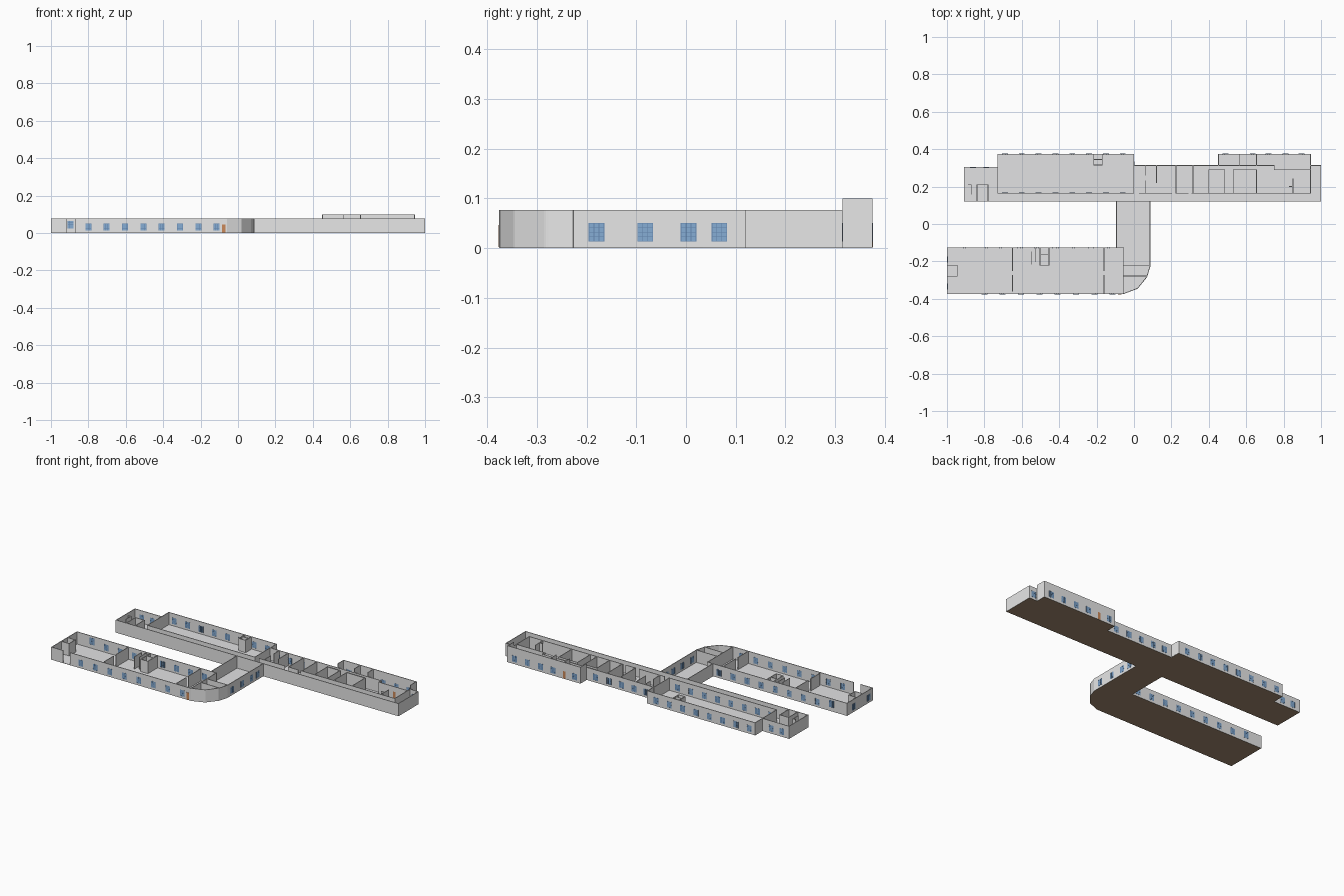
import bpy, bmesh, math
from mathutils import Matrix, Vector

T = 0.004          # wall thickness
H = 0.077          # normal wall height
TALL = 0.10        # height of the raised block at the back
Z0 = 0.001         # walls start just inside the floor slab


def material(name, rgb):
    m = bpy.data.materials.new(name)
    m.diffuse_color = (*rgb, 1)
    return m


WALL = material("wall_grey", (0.80, 0.80, 0.80))
FLOOR = material("floor_grey", (0.76, 0.76, 0.77))
BROWN = material("underside_brown", (0.36, 0.25, 0.16))
GLASS = material("glass_blue", (0.24, 0.42, 0.66))
FRAME = material("frame_blue", (0.13, 0.25, 0.45))
DOOR = material("door_orange", (0.60, 0.25, 0.10))


def finish(bm, name, *mats):
    bmesh.ops.recalc_face_normals(bm, faces=bm.faces)
    me = bpy.data.meshes.new(name)
    bm.to_mesh(me)
    bm.free()
    for m in mats:
        me.materials.append(m)
    ob = bpy.data.objects.new(name, me)
    bpy.context.collection.objects.link(ob)
    return ob


def box(bm, centre, size, angle=0.0, mat=0):
    mtx = (Matrix.Translation(centre) @ Matrix.Rotation(angle, 4, 'Z')
           @ Matrix.Diagonal((*size, 1)))
    r = bmesh.ops.create_cube(bm, size=1, matrix=mtx)
    for f in {f for v in r["verts"] for f in v.link_faces}:
        f.material_index = mat


def walls(name, paths, h=H):
    """Thin upright walls along each path of (x, y) points."""
    bm = bmesh.new()
    for path in paths:
        for a, b in zip(path, path[1:]):
            a, b = Vector(a), Vector(b)
            d, m = b - a, (a + b) / 2
            box(bm, (m.x, m.y, (h + Z0) / 2), (d.length + T, T, h - Z0), math.atan2(d.y, d.x))
    return finish(bm, name, WALL)


def windows(name, spots, along_y=False, w=0.03, z0=0.014, z1=0.05):
    """Glazed plates with a grid of bars, showing on both sides of the wall."""
    bm = bmesh.new()
    ang = math.pi / 2 if along_y else 0
    zc, hh = (z0 + z1) / 2, z1 - z0
    for x, y in spots:
        box(bm, (x, y, zc), (w, 0.0048, hh), ang, 0)
        for i in range(4):
            o = (i / 3 - 0.5) * w
            p = (x, y + o, zc) if along_y else (x + o, y, zc)
            box(bm, p, (0.0016, 0.0056, hh + 0.0016), ang, 1)
        for i in range(5):
            box(bm, (x, y, z0 + hh * i / 4), (w, 0.0053, 0.0014), ang, 1)
    return finish(bm, name, GLASS, FRAME)


# Floor slab: grey on top, brown underneath
arc = [(-0.055, -0.374), (0.02, -0.346), (0.07, -0.284), (0.087, -0.228)]
outline = [(-1, -0.375)] + arc + [
    (0.087, 0.12), (1, 0.12), (1, 0.315), (0.945, 0.315), (0.945, 0.375),
    (0.45, 0.375), (0.45, 0.315), (0, 0.315), (0, 0.375), (-0.73, 0.375),
    (-0.73, 0.305), (-0.91, 0.305), (-0.91, 0.12), (-0.095, 0.12),
    (-0.095, -0.125), (-1, -0.125)]
bm = bmesh.new()
base = bm.faces.new([bm.verts.new((x, y, 0)) for x, y in outline])
ext = bmesh.ops.extrude_face_region(bm, geom=[base], use_keep_orig=True)
for v in ext["geom"]:
    if isinstance(v, bmesh.types.BMVert):
        v.co.z = 0.002
for f in bm.faces:
    f.material_index = 1 if f.calc_center_median().z < 0.0005 else 0
finish(bm, "floor", FLOOR, BROWN)

# Outer walls of the front wing, with an open entrance near the left end
S, N, E = -0.373, -0.127, 0.085
walls("front_wing_walls", [
    [(-0.87, S), (-0.057, S), (0.019, -0.344), (0.068, -0.283), (E, -0.228), (E, 0.12)],
    [(-0.92, S), (-0.998, S), (-0.998, N), (-0.055, N)]])
walls("link_west_wall", [[(-0.093, N), (-0.093, 0.122)]])

# Outer walls of the back wing
walls("back_wing_walls", [
    [(0.45, 0.313), (0, 0.313), (-0.002, 0.373), (-0.728, 0.373), (-0.728, 0.303),
     (-0.908, 0.303), (-0.908, 0.122), (0.998, 0.122), (0.998, 0.313), (0.945, 0.313)]])
walls("raised_block_walls", [
    [(0.452, 0.317), (0.452, 0.373), (0.943, 0.373), (0.943, 0.317)],
    [(0.565, 0.317), (0.565, 0.373)], [(0.655, 0.317), (0.655, 0.373)]], TALL)

# Partitions inside the front wing
walls("front_wing_partitions", [
    [(-0.998, -0.22), (-0.945, -0.22), (-0.945, -0.28), (-0.998, -0.28)],
    [(-0.65, N), (-0.65, -0.25)], [(-0.65, -0.275), (-0.65, -0.36)],
    [(-0.55, -0.15), (-0.55, -0.215)], [(-0.525, N), (-0.525, -0.20)],
    [(-0.502, -0.165), (-0.455, -0.165)],
    [(-0.502, N), (-0.502, -0.22), (-0.455, -0.22), (-0.455, N)],
    [(-0.16, N), (-0.16, -0.25)], [(-0.16, -0.275), (-0.16, S)],
    [(-0.057, N), (-0.057, S)],
    [(-0.057, -0.22), (E, -0.22)], [(-0.057, -0.278), (0.07, -0.278)]])

# Partitions inside the back wing
C = 0.165
walls("back_hall_partitions", [
    [(-0.728, 0.303), (-0.728, C), (-0.002, C), (-0.002, 0.313)],
    [(-0.215, 0.373), (-0.215, 0.315)], [(-0.17, 0.373), (-0.17, 0.315), (-0.215, 0.315)],
    [(-0.215, 0.345), (-0.17, 0.345)],
    [(-0.84, 0.122), (-0.84, 0.21), (-0.78, 0.21), (-0.78, 0.122)],
    [(-0.885, 0.21), (-0.87, 0.21), (-0.87, 0.16)]])
walls("back_room_partitions", [
    [(0.03, C), (0.20, C)], [(0.225, C), (0.29, C)], [(0.31, C), (0.943, C)],
    [(0.06, C), (0.06, 0.23)], [(0.06, 0.26), (0.06, 0.313)],
    [(0.12, 0.313), (0.12, 0.22)],
    [(0.225, C), (0.225, 0.313)], [(0.315, C), (0.315, 0.313)],
    [(0.40, C), (0.40, 0.29), (0.485, 0.29), (0.485, C)],
    [(0.53, C), (0.53, 0.29), (0.655, 0.29), (0.655, C)],
    [(0.45, 0.313), (0.75, 0.313), (0.75, 0.29), (0.943, 0.29)],
    [(0.85, C), (0.85, 0.24)], [(0.83, 0.20), (0.85, 0.20)],
    [(0.943, C), (0.943, 0.313)]])

# Windows
windows("front_windows", [(-0.80 + 0.098 * i, S) for i in range(8)])
windows("courtyard_windows", [(-0.80 + 0.095 * i, N) for i in range(8)])
windows("entrance_window", [(-0.895, N)], z0=0.025, z1=0.065)
windows("west_end_windows", [(-0.998, -0.19), (-0.998, -0.335)], True)
windows("link_windows", [(E, y) for y in (-0.18, -0.082, 0.005, 0.067)], True)
windows("hall_windows", [(-0.06 - 0.09 * i, 0.373) for i in range(8)])
windows("hall_inner_windows", [(-0.06 - 0.09 * i, C) for i in range(8)])
windows("annex_windows", [(-0.79, 0.303), (-0.86, 0.303)])
windows("room_windows", [(x, 0.313) for x in (0.05, 0.13, 0.215, 0.30, 0.39, 0.97)])
windows("raised_block_windows", [(x, 0.373) for x in (0.49, 0.635, 0.72, 0.81, 0.895)])

# Orange doors
for name, x, y in (("front_door", -0.076, S - 0.001), ("back_door", 0.56, 0.373),
                   ("inner_door", 0.855, 0.29)):
    bm = bmesh.new()
    box(bm, (x, y, 0.024), (0.017, 0.005, 0.044))
    finish(bm, name, DOOR)
